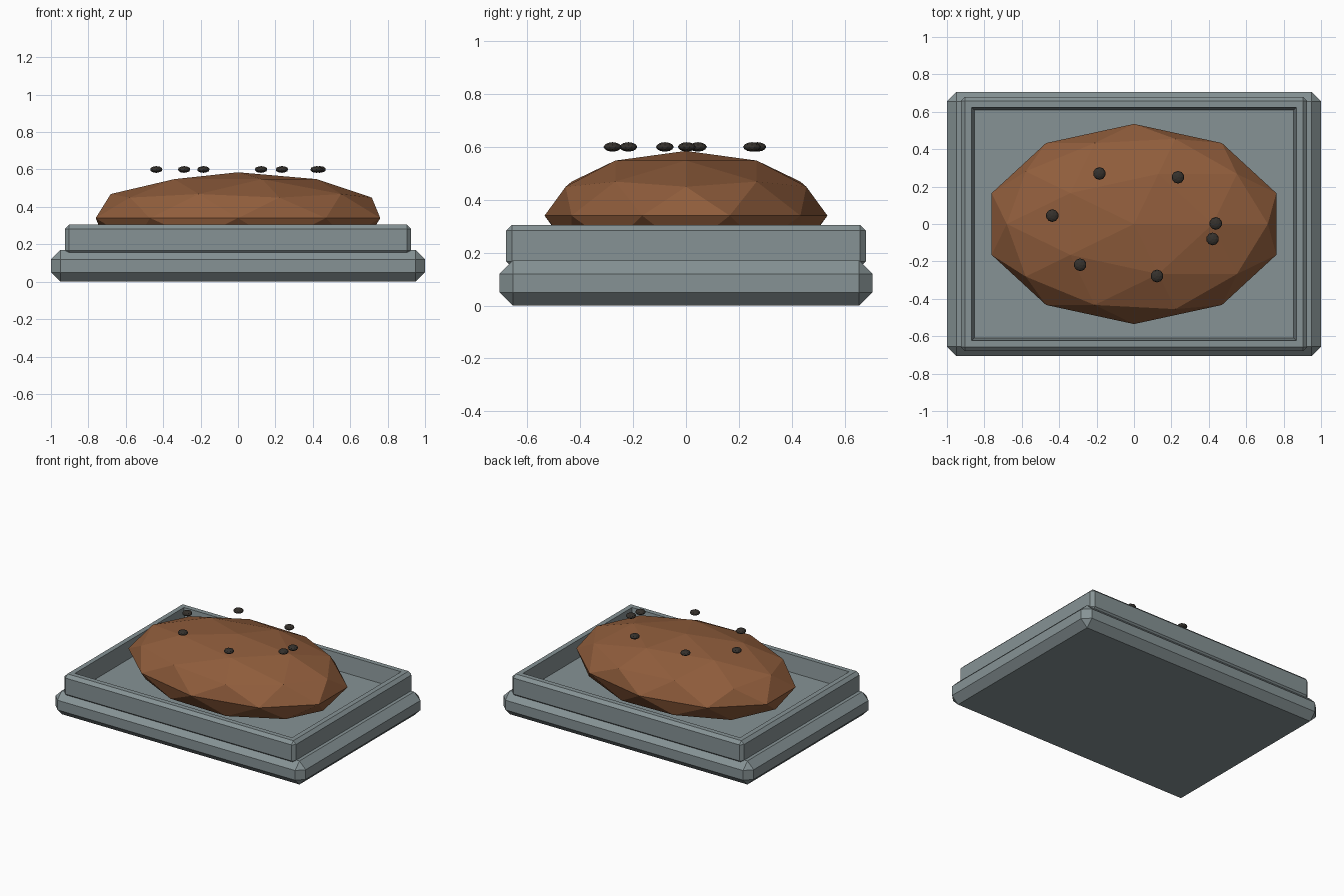
import bpy, bmesh
from mathutils import Matrix, Vector

if "Cube" in bpy.data.objects:
    bpy.data.objects.remove(bpy.data.objects["Cube"])


def material(name, rgb):
    m = bpy.data.materials.new(name)
    m.diffuse_color = (*rgb, 1)
    m.use_nodes = True
    m.node_tree.nodes["Principled BSDF"].inputs["Base Color"].default_value = m.diffuse_color
    return m


STONE = material("blue_grey", (0.24, 0.29, 0.30))
BROWN = material("brown", (0.28, 0.11, 0.045))
DARK = material("dark", (0.035, 0.03, 0.025))


def finish(bm, name, mat):
    bmesh.ops.recalc_face_normals(bm, faces=bm.faces)
    me = bpy.data.meshes.new(name)
    bm.to_mesh(me)
    bm.free()
    me.materials.append(mat)
    ob = bpy.data.objects.new(name, me)
    bpy.context.collection.objects.link(ob)
    return ob


def chamfered_box(hx, hy, z0, z1, bevel):
    bm = bmesh.new()
    mat = Matrix.Translation((0, 0, (z0 + z1) / 2)) @ Matrix.Diagonal((2 * hx, 2 * hy, z1 - z0, 1))
    bmesh.ops.create_cube(bm, size=1, matrix=mat)
    bmesh.ops.bevel(bm, geom=bm.edges[:], offset=bevel, segments=1, profile=0.5, affect='EDGES')
    bm.normal_update()
    return bm


def ellipsoid(name, centre, radii, mat):
    bm = bmesh.new()
    m = Matrix.Translation(centre) @ Matrix.Diagonal((*radii, 1))
    bmesh.ops.create_icosphere(bm, subdivisions=2, radius=1, matrix=m)
    return finish(bm, name, mat)


# Plinth slab
finish(chamfered_box(1.0, 0.705, 0, 0.17, 0.05), "base_slab", STONE)

# Tray with a sunken floor
bm = chamfered_box(0.925, 0.68, 0.145, 0.305, 0.022)
top = max(bm.faces, key=lambda f: f.calc_center_median().z)
bmesh.ops.inset_region(bm, faces=[top], thickness=0.05)
bmesh.ops.inset_region(bm, faces=[top], thickness=0.02)
for v in top.verts:
    v.co.z -= 0.12
finish(bm, "tray", STONE)

# Faceted mound
ellipsoid("mound", (0, 0, 0.34), (0.8, 0.535, 0.245), BROWN)

# Floating pebbles above the mound
spots = [(-0.437, 0.045), (-0.185, 0.27), (0.235, 0.25), (0.437, 0.003),
         (0.42, -0.08), (0.123, -0.278), (-0.288, -0.218)]
for i, (x, y) in enumerate(spots):
    ellipsoid(f"pebble_{i + 1}", (x, y, 0.6), (0.034, 0.034, 0.018), DARK)
